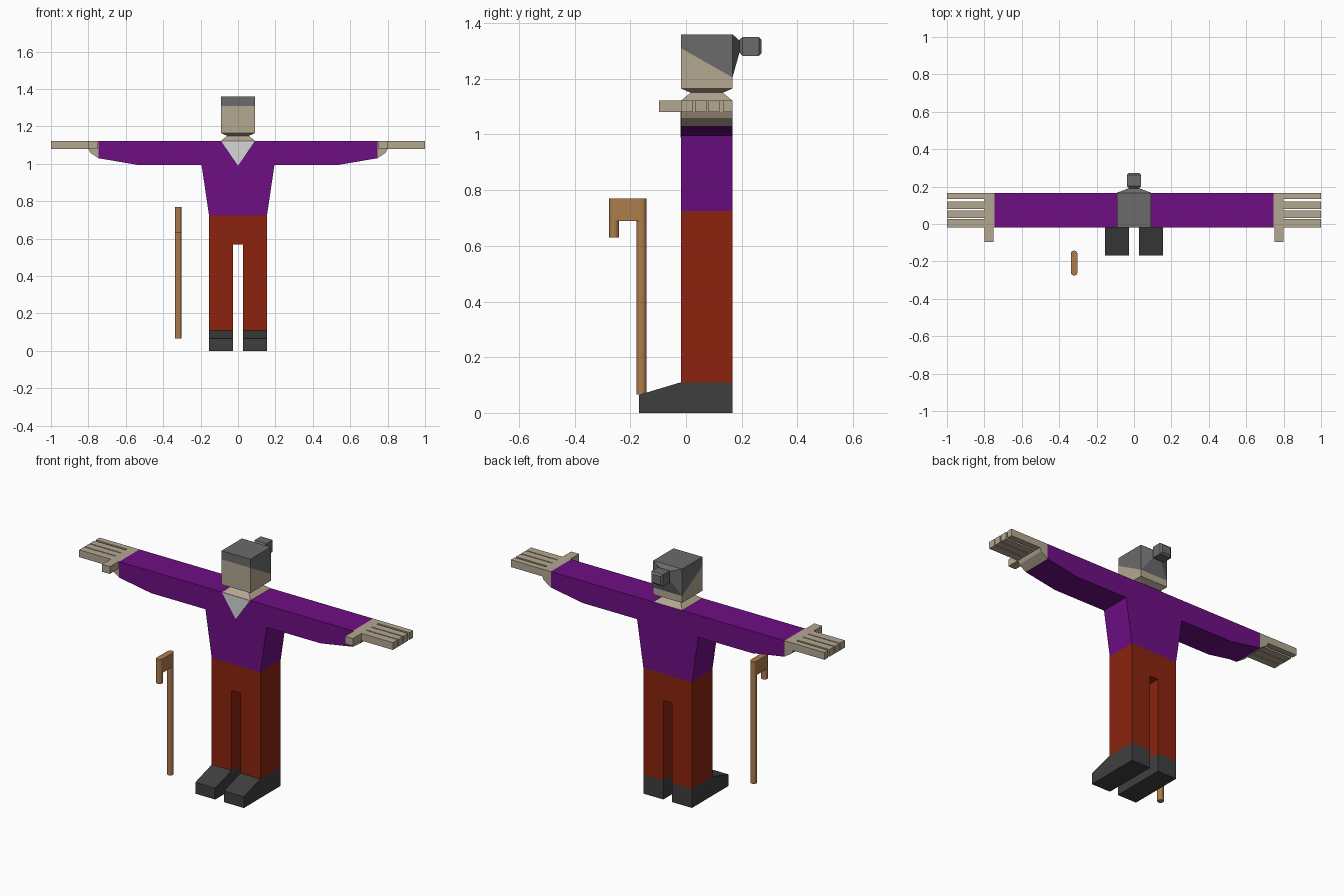
import bpy, bmesh, math
from mathutils import Vector

if "Cube" in bpy.data.objects:
    bpy.data.objects.remove(bpy.data.objects["Cube"])


def material(name, rgb):
    m = bpy.data.materials.new(name)
    lin = [((c / 255 + 0.055) / 1.055) ** 2.4 for c in rgb]
    m.diffuse_color = (*lin, 1)
    m.use_nodes = True
    m.node_tree.nodes["Principled BSDF"].inputs["Base Color"].default_value = m.diffuse_color
    return m


PURPLE = material("purple cloth", (110, 14, 132))
RUST = material("rust cloth", (140, 36, 14))
SKIN = material("skin", (180, 167, 145))
HAIR = material("grey hair", (107, 107, 107))
SHOE = material("dark leather", (63, 63, 63))
WOOD = material("wood", (173, 124, 77))
WHITE = material("pale undershirt", (214, 214, 214))

BACK, FRONT = 0.167, -0.018   # body depth
MID = (BACK + FRONT) / 2


def loft(name, rings, mat):
    """Join point rings of equal length into a closed solid."""
    bm = bmesh.new()
    vs = [[bm.verts.new(p) for p in r] for r in rings]
    n = len(rings[0])
    for a, b in zip(vs, vs[1:]):
        for i in range(n):
            j = (i + 1) % n
            bm.faces.new((a[i], a[j], b[j], b[i]))
    bm.faces.new(vs[0])
    bm.faces.new(vs[-1])
    bmesh.ops.recalc_face_normals(bm, faces=bm.faces)
    me = bpy.data.meshes.new(name)
    bm.to_mesh(me)
    bm.free()
    me.materials.append(mat)
    ob = bpy.data.objects.new(name, me)
    bpy.context.collection.objects.link(ob)
    return ob


def front_prism(name, pts, y0, y1, mat):
    return loft(name, [[(x, y, z) for x, z in pts] for y in (y0, y1)], mat)


def side_prism(name, pts, x0, x1, mat):
    return loft(name, [[(x, y, z) for y, z in pts] for x in (x0, x1)], mat)


def top_prism(name, pts, z0, z1, mat):
    return loft(name, [[(x, y, z) for x, y in pts] for z in (z0, z1)], mat)


def box(name, x0, x1, y0, y1, z0, z1, mat):
    x0, x1 = sorted((x0, x1))
    return top_prism(name, [(x0, y0), (x1, y0), (x1, y1), (x0, y1)], z0, z1, mat)


def mirrored(half):
    return half + [(-x, z) for x, z in reversed(half)]


# Shirt with outstretched sleeves, and trousers
front_prism("shirt", mirrored([(0.155, 0.725), (0.195, 0.995), (0.54, 0.995),
                               (0.745, 1.03), (0.745, 1.122)]), FRONT, BACK, PURPLE)
front_prism("shirt_opening", [(-0.09, 1.122), (0, 0.99), (0.09, 1.122)],
            FRONT - 0.002, FRONT + 0.004, WHITE)
front_prism("trousers", mirrored([(0.028, 0.57), (0.028, 0.11), (0.155, 0.11),
                                  (0.155, 0.725)]), FRONT, BACK, RUST)

# Shoes and hands, one per side
for s, side in ((-1, "right"), (1, "left")):
    side_prism(side + "_shoe", [(-0.168, 0), (BACK, 0), (BACK, 0.11), (FRONT, 0.11),
                                (-0.168, 0.065)], s * 0.028, s * 0.155, SHOE)
    front_prism(side + "_palm", [(s * x, z) for x, z in
                [(0.745, 1.03), (0.79, 1.06), (0.80, 1.08), (0.80, 1.122), (0.745, 1.122)]],
                FRONT, BACK, SKIN)
    box(side + "_thumb", s * 0.75, s * 0.80, -0.097, FRONT, 1.08, 1.122, SKIN)
    for i, (a, b) in enumerate([(FRONT, 0.026), (0.032, 0.073), (0.079, 0.121), (0.133, BACK)]):
        box(f"{side}_finger_{i + 1}", s * 0.80, s, a, b, 1.08, 1.122, SKIN)


# Neck, pinched between shoulders and head
def square(r, z):
    return [(sx * r, MID + sy * r, z) for sx, sy in ((-1, -1), (1, -1), (1, 1), (-1, 1))]


loft("neck", [square(0.092, 1.122), square(0.058, 1.15), square(0.092, 1.165)], SKIN)

# Head, with hair above a slanted hairline
side_prism("face", [(FRONT, 1.165), (BACK, 1.165), (BACK, 1.205), (FRONT, 1.31)],
           -0.092, 0.092, SKIN)
side_prism("hair", [(FRONT, 1.31), (BACK, 1.205), (BACK, 1.36), (FRONT, 1.36)],
           -0.092, 0.092, HAIR)


# Gathered hair at the back and the bun
def back_ring(rx, z0, z1, y):
    return [(-rx, y, z0), (rx, y, z0), (rx, y, z1), (-rx, y, z1)]


loft("gathered_hair", [back_ring(0.092, 1.205, 1.36, BACK),
                       back_ring(0.026, 1.295, 1.338, 0.192)], HAIR)
loft("hair_bun", [back_ring(0.026, 1.295, 1.338, 0.190), back_ring(0.038, 1.282, 1.35, 0.203),
                  back_ring(0.038, 1.282, 1.35, 0.262), back_ring(0.028, 1.292, 1.34, 0.272)], HAIR)


# Walking cane: round shaft, rounded flat handle, short hooked tip
def rounded(y0, y1, r=0.018, n=6):
    arc = [math.pi * i / n for i in range(n + 1)]
    pts = [(-0.32 + r * math.cos(t), y1 + r * math.sin(t)) for t in arc]
    pts += [(-0.32 - r * math.cos(t), y0 - r * math.sin(t)) for t in arc]
    return pts if y0 != y1 else pts[:n] + pts[n + 1:-1]


top_prism("cane_shaft", rounded(-0.16, -0.16), 0.066, 0.69, WOOD)
top_prism("cane_handle", rounded(-0.258, -0.16), 0.69, 0.77, WOOD)
top_prism("cane_tip", rounded(-0.258, -0.258), 0.63, 0.69, WOOD)
